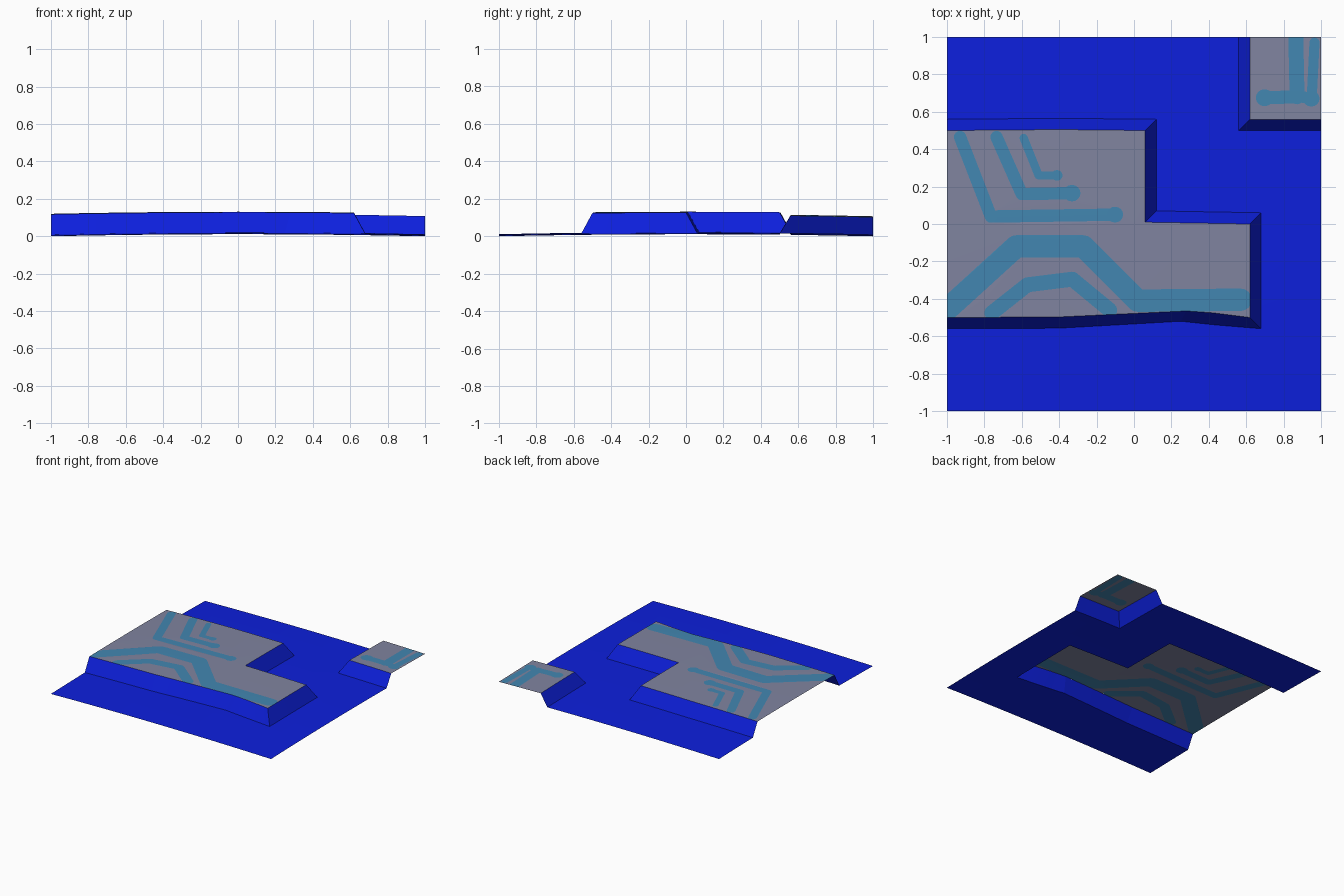
import bpy, math
from mathutils import Vector
from mathutils.geometry import delaunay_2d_cdt, intersect_point_line

if "Cube" in bpy.data.objects:
    bpy.data.objects.remove(bpy.data.objects["Cube"])


def material(name, rgb):
    m = bpy.data.materials.new(name)
    m.diffuse_color = (*rgb, 1)
    m.use_nodes = True
    m.node_tree.nodes["Principled BSDF"].inputs["Base Color"].default_value = m.diffuse_color
    return m


BLUE = material("board blue", (0.004, 0.014, 0.72))
GREY = material("panel grey", (0.216, 0.231, 0.35))
TEAL = material("trace teal", (0.055, 0.24, 0.44))


def dome(x, y):
    """Gentle bulge of the whole sheet."""
    return 0.022 - 0.011 * (x * x + y * y)


def densify(pts, n=5):
    out = []
    for a, b in zip(pts, pts[1:]):
        out += [Vector(a).lerp(Vector(b), i / n) for i in range(n)]
    return out + [Vector(pts[-1])]


def inside(p, poly):
    hit = False
    for a, b in zip(poly, poly[1:] + poly[:1]):
        if (a[1] > p[1]) != (b[1] > p[1]):
            if p[0] < a[0] + (p[1] - a[1]) * (b[0] - a[0]) / (b[1] - a[1]):
                hit = not hit
    return hit


def capsule(a, b, r, n=8):
    """Outline of a round-ended stroke."""
    ang = math.atan2(b.y - a.y, b.x - a.x)
    pts = []
    for c, start in ((b, ang - math.pi / 2), (a, ang + math.pi / 2)):
        for i in range(n + 1):
            t = start + math.pi * i / n
            pts.append(c + Vector((math.cos(t), math.sin(t))) * r)
    return pts


def near(p, stroke):
    a, b, r = stroke
    q, t = intersect_point_line(p, a, b)
    q = a.lerp(b, min(1, max(0, t)))
    return (Vector((q[0], q[1])) - p).length < r


def make(name, verts, faces, mats, rule=None):
    me = bpy.data.meshes.new(name)
    me.from_pydata(verts, [], faces)
    for m in mats:
        me.materials.append(m)
    if rule:
        for f in me.polygons:
            f.material_index = rule(Vector((f.center.x, f.center.y)))
    ob = bpy.data.objects.new(name, me)
    bpy.context.collection.objects.link(ob)
    return ob


def sheet(name, loops, keep, height, mats, rule=None):
    """Triangulate a flat region cut by loops, then lift it onto the dome."""
    pts = [Vector((-1 + i * 0.2, -1 + j * 0.2)) for i in range(11) for j in range(11)]
    edges = []
    for lp in loops:
        k = len(pts)
        pts += [Vector(p) for p in lp]
        edges += [(k + i, k + (i + 1) % len(lp)) for i in range(len(lp))]
    v, _, f, *_ = delaunay_2d_cdt(pts, edges, [], 0, 1e-5)
    tris = []
    for t in f:
        a, b, c = (v[i] for i in t)
        area = (b - a).cross(c - a)
        if abs(area) > 1e-9 and keep((a + b + c) / 3):
            tris.append(tuple(t) if area > 0 else tuple(reversed(t)))
    used = sorted({i for t in tris for i in t})
    new = {i: k for k, i in enumerate(used)}
    verts = [(v[i].x, v[i].y, dome(*v[i]) + height) for i in used]
    make(name, verts, [tuple(new[i] for i in t) for t in tris], mats, rule)


def plateau(name, top, foot, height, traces):
    top, foot = densify(top), densify(foot)
    n = len(top)
    # sloping sides
    verts = [(p.x, p.y, dome(*p) + height) for p in top]
    verts += [(p.x, p.y, dome(*p)) for p in foot]
    make(name + "_slopes", verts,
         [(i, i + 1, n + i + 1, n + i) for i in range(n - 1)], [BLUE])
    return top, foot, height, traces


def strokes(path, r, end=None):
    p = [Vector(q) for q in path]
    s = [(a, b, r) for a, b in zip(p, p[1:])]
    if end:  # larger round pad at the end
        s.append((p[-1] - Vector((0.004, 0)), p[-1], end))
    return s


# main stepped plateau and small corner plateau (outlines clockwise)
main_traces = (
    strokes([(-0.93, 0.465), (-0.765, 0.04), (-0.10, 0.05)], 0.033, 0.042)
    + strokes([(-0.735, 0.465), (-0.60, 0.16), (-0.33, 0.165)], 0.033, 0.044)
    + strokes([(-0.59, 0.46), (-0.51, 0.26), (-0.41, 0.26)], 0.022, 0.028)
    + strokes([(-1.02, -0.475), (-0.63, -0.12), (-0.27, -0.12),
               (0.02, -0.41), (0.57, -0.405)], 0.06)
    + strokes([(-0.76, -0.475), (-0.57, -0.325), (-0.33, -0.295), (-0.13, -0.46)], 0.04))
corner_traces = (
    strokes([(0.865, 1.0), (0.872, 0.68)], 0.04)
    + strokes([(0.965, 0.97), (0.95, 0.67)], 0.027, 0.042)
    + strokes([(0.872, 0.68), (0.70, 0.675)], 0.035, 0.045)
    + strokes([(0.872, 0.68), (0.95, 0.675)], 0.03))

blocks = {
    "main_plateau": plateau(
        "main_plateau",
        [(-1, 0.5), (-0.4, 0.505), (0.06, 0.5), (0.06, 0.01), (0.62, 0), (0.62, -0.5),
         (0.42, -0.475), (0.28, -0.465), (-0.4, -0.497), (-1, -0.5)][::-1],
        [(-1, 0.56), (-0.4, 0.565), (0.12, 0.56), (0.12, 0.07), (0.68, 0.06), (0.68, -0.56),
         (0.44, -0.54), (0.25, -0.52), (-0.4, -0.557), (-1, -0.56)][::-1],
        0.109, main_traces),
    "corner_plateau": plateau(
        "corner_plateau",
        [(0.62, 1), (0.62, 0.56), (1, 0.56)],
        [(0.56, 1), (0.56, 0.5), (1, 0.5)],
        0.1, corner_traces),
}

# plateau tops with the traces cut in
feet = []
for name, (top, foot, height, traces) in blocks.items():
    close = [Vector((1, 1))] if name.startswith("corner") else []
    region = top + close
    feet.append(foot + close)
    sheet(name + "_top", [region] + [capsule(*s) for s in traces],
          lambda p: inside(p, region), height, [GREY, TEAL],
          lambda p: int(any(near(p, s) for s in traces)))

# ground sheet, open beneath the plateaus
square = [(-1, -1), (1, -1), (1, 1), (-1, 1)]
sheet("ground_sheet", [square] + feet,
      lambda p: not any(inside(p, f) for f in feet), 0, [BLUE])
